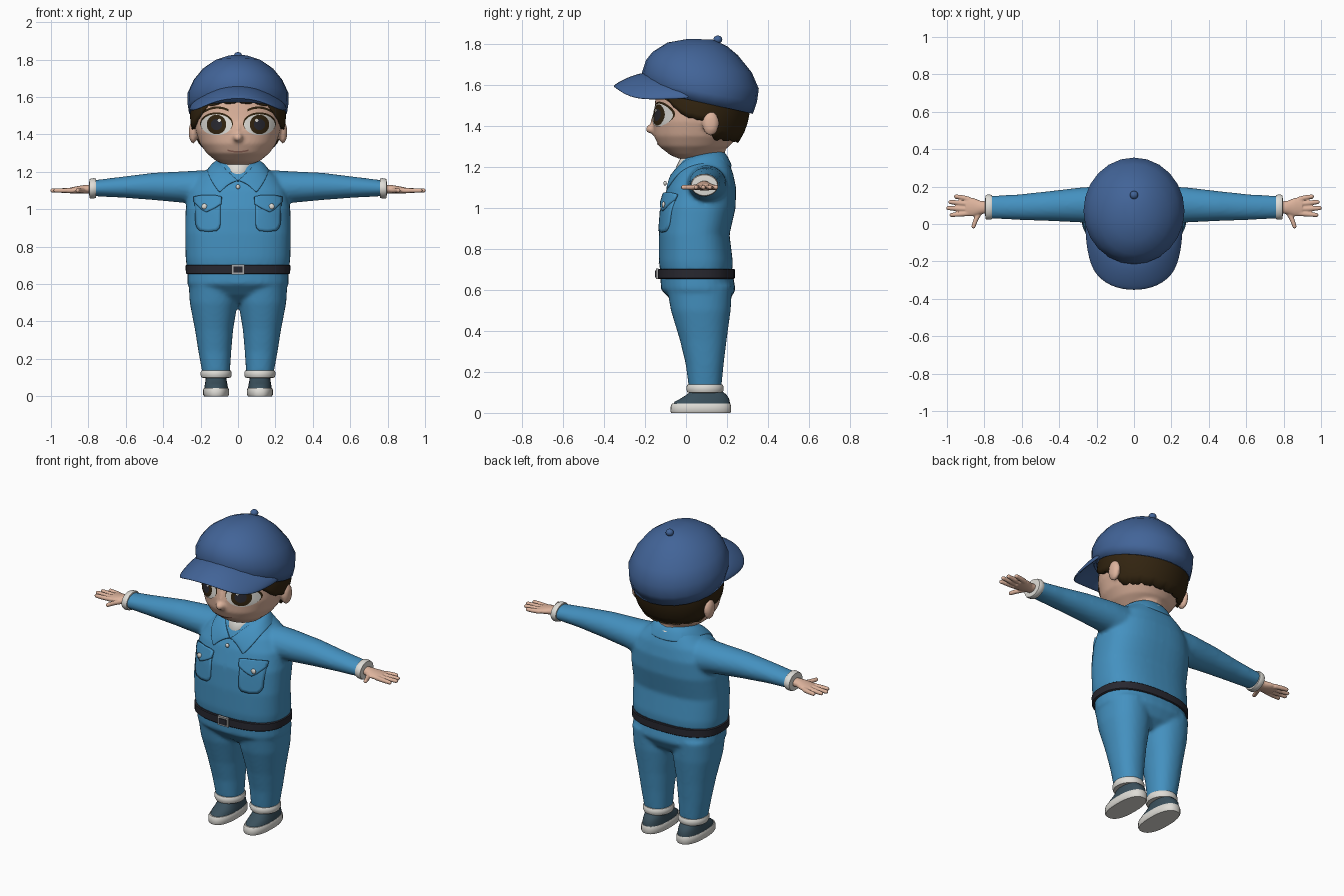
import bpy, bmesh, math
from mathutils import Vector, Matrix
from mathutils.bvhtree import BVHTree

if "Cube" in bpy.data.objects:
    bpy.data.objects.remove(bpy.data.objects["Cube"])

def material(name, rgb):
    m = bpy.data.materials.new(name)
    lin = [(c / 255 / 12.92 if c < 11 else ((c / 255 + .055) / 1.055) ** 2.4) for c in rgb]
    m.diffuse_color = (*lin, 1)
    m.use_nodes = True
    m.node_tree.nodes["Principled BSDF"].inputs["Base Color"].default_value = m.diffuse_color
    return m

SKIN = material("skin", (222, 180, 157))
CAP = material("cap blue", (66, 100, 152))
CLOTH = material("cloth blue", (68, 145, 192))
HAIR = material("dark brown", (50, 36, 16))
WHITE = material("off white", (222, 220, 214))
BELT = material("near black", (40, 40, 48))
SHOE = material("slate", (58, 80, 92))
LIP = material("lip", (160, 112, 98))
METAL = material("metal", (165, 165, 165))
X, Y, Z = Vector((1, 0, 0)), Vector((0, 1, 0)), Vector((0, 0, 1))

def finish(name, bm, mat, angle=40, mirror=False, solid=0, subsurf=0, voxel=0, fix=True):
    if fix:
        bmesh.ops.recalc_face_normals(bm, faces=bm.faces)
    me = bpy.data.meshes.new(name)
    bm.to_mesh(me)
    bm.free()
    me.materials.append(mat)
    me.shade_smooth()
    me.set_sharp_from_angle(angle=math.radians(angle))
    ob = bpy.data.objects.new(name, me)
    bpy.context.collection.objects.link(ob)
    if mirror:
        m = ob.modifiers.new("mirror", 'MIRROR')
        m.use_clip = True
    if solid:
        m = ob.modifiers.new("solid", 'SOLIDIFY')
        m.thickness, m.offset = solid, -1
    if subsurf:
        m = ob.modifiers.new("subsurf", 'SUBSURF')
        m.levels = m.render_levels = subsurf
    if voxel:
        m = ob.modifiers.new("remesh", 'REMESH')
        m.mode, m.voxel_size, m.use_smooth_shade = 'VOXEL', voxel, True
        m = ob.modifiers.new("smooth", 'SMOOTH')
        m.factor, m.iterations = .5, 5
    return ob

def grid(bm, rows, closed=False, caps=False):
    vs = [[bm.verts.new(p) for p in r] for r in rows]
    n = len(rows[0])
    for a, b in zip(vs, vs[1:]):
        for i in range(n if closed else n - 1):
            j = (i + 1) % n
            bm.faces.new((a[i], a[j], b[j], b[i]))
    if caps:
        bm.faces.new(vs[0][::-1])
        bm.faces.new(vs[-1])
    return vs

def loft(bm, specs, u=X, v=Y, p=2.0, n=32):
    """specs: (x, y, z, radius along u, radius along v)"""
    def sp(t):
        return math.copysign(abs(t) ** (2 / p), t)
    rows = []
    for x, y, z, a, b in specs:
        rows.append([Vector((x, y, z)) + u * a * sp(math.cos(k * math.tau / n))
                     + v * b * sp(math.sin(k * math.tau / n)) for k in range(n)])
    grid(bm, rows, True, True)

def zrings(table, cx=0):
    return [(cx, yc, z, rx, ry) for z, yc, rx, ry in table]

def ball(bm, c, r):
    bmesh.ops.create_uvsphere(bm, u_segments=20, v_segments=12, radius=1,
                              matrix=Matrix.Translation(c) @ Matrix.Diagonal((*r, 1)))

def surface(ob):
    bpy.context.view_layer.update()
    return BVHTree.FromObject(ob, bpy.context.evaluated_depsgraph_get())

def project(tree, x, z, off):
    hit = tree.ray_cast(Vector((x, -2, z)), Y)[0] or tree.find_nearest(Vector((x, -.1, z)))[0]
    return hit - Y * off

def plate(name, outline, tree, mat, off, thick=0, mirror=True):
    """Thin patch laid on a surface; outline runs anticlockwise in (x, z)."""
    cx = sum(p[0] for p in outline) / len(outline)
    cz = sum(p[1] for p in outline) / len(outline)
    bm = bmesh.new()
    rows = [[project(tree, cx + (x - cx) * s, cz + (z - cz) * s, off) for x, z in outline]
            for s in (1, .8, .6, .4, .2, .03)]
    vs = grid(bm, rows, True)
    bm.faces.new(vs[-1])
    return finish(name, bm, mat, mirror=mirror, solid=thick, fix=False)

def ellipse(cx, cz, rx, rz, n=28):
    return [(cx + rx * math.cos(k * math.tau / n), cz + rz * math.sin(k * math.tau / n)) for k in range(n)]

def ribbon(name, pts, width, tree, mat, off, mirror=False):
    bm = bmesh.new()
    grid(bm, [[project(tree, x - a * width / 2 * nx, z - a * width / 2 * nz, off) for x, z, nx, nz in pts]
              for a in (1, 0, -1)])
    return finish(name, bm, mat, mirror=mirror, fix=False)

# jacket: torso and sleeves fused
bm = bmesh.new()
loft(bm, zrings([(.69, .05, .274, .176), (.74, .048, .28, .18), (.87, .04, .282, .172), (1, .06, .28, .182),
                 (1.1, .076, .262, .168), (1.17, .086, .22, .143), (1.22, .092, .155, .118),
                 (1.25, .097, .115, .098)]), p=2.5, n=48)
for s in (1, -1):
    loft(bm, [(s * x, y, z, ry, rz) for x, y, z, ry, rz in
              [(.1, .1, 1.1, .1, .1), (.2, .1, 1.108, .1, .1), (.28, .102, 1.118, .094, .085),
               (.45, .096, 1.122, .08, .073), (.62, .09, 1.118, .068, .056), (.78, .09, 1.112, .06, .042)]], Y, Z)
jacket = finish("jacket", bm, CLOTH, voxel=.011)
body = surface(jacket)

# trousers: hips and legs fused
bm = bmesh.new()
loft(bm, zrings([(.5, .075, .12, .08), (.54, .072, .22, .135), (.6, .06, .272, .182), (.69, .05, .268, .176)]), p=2.4)
for s in (1, -1):
    loft(bm, [(s * cx, yc, z, rx, ry) for z, cx, yc, rx, ry in
              [(.62, .135, .065, .13, .16), (.5, .13, .072, .128, .146), (.355, .128, .084, .102, .114),
               (.24, .124, .091, .088, .093), (.12, .117, .093, .073, .079)]], p=2.2)
finish("trousers", bm, CLOTH, voxel=.011)

# belt and buckle
bm = bmesh.new()
loft(bm, zrings([(.653, .05, .274, .184), (.657, .05, .279, .188), (.698, .05, .28, .188), (.702, .05, .275, .184)]), p=2.5, n=48)
finish("belt", bm, BELT)
for name, mat, w, h, y in (("buckle", METAL, .07, .052, -.14), ("buckle_centre", BELT, .05, .034, -.144)):
    bm = bmesh.new()
    bmesh.ops.create_cube(bm, size=1, matrix=Matrix.Translation((0, y, .678)) @ Matrix.Diagonal((w, .012, h, 1)))
    finish(name, bm, mat)

# sleeve and trouser cuffs, shoes
bm = bmesh.new()
loft(bm, [(.758, .09, 1.112, .055, .04), (.76, .09, 1.112, .064, .051), (.768, .09, 1.112, .067, .054),
          (.785, .09, 1.11, .067, .054), (.794, .09, 1.11, .063, .05), (.796, .09, 1.11, .04, .03)], Y, Z)
finish("sleeve_cuff", bm, WHITE, mirror=True)
bm = bmesh.new()
loft(bm, zrings([(.098, .093, .066, .074), (.1, .093, .078, .086), (.112, .093, .083, .091),
                 (.128, .093, .083, .091), (.138, .093, .078, .085), (.14, .093, .065, .07)], .117))
finish("trouser_cuff", bm, WHITE, mirror=True)
bm = bmesh.new()
loft(bm, zrings([(0, .072, .064, .144), (.008, .072, .069, .148), (.035, .073, .069, .147),
                 (.045, .074, .064, .142)], .117), p=2.4)
finish("shoe_sole", bm, WHITE, mirror=True)
bm = bmesh.new()
loft(bm, zrings([(.035, .075, .064, .141), (.055, .079, .062, .134), (.07, .092, .059, .118),
                 (.088, .1, .056, .098), (.105, .1, .055, .078), (.125, .098, .054, .065)], .117), p=2.3)
finish("shoe_upper", bm, SHOE, mirror=True)

# hands: palm, fingers and thumb fused
bm = bmesh.new()
loft(bm, [(.77, .09, 1.108, .03, .024), (.82, .088, 1.107, .036, .023), (.86, .09, 1.103, .05, .02),
          (.9, .093, 1.1, .05, .015)], Y, Z, n=20)
for path in ([(.88, .132), (.92, .142), (.956, .148)], [(.88, .106), (.94, .113), (.987, .118)],
             [(.88, .08), (.94, .082), (.998, .085)], [(.88, .056), (.93, .052), (.98, .048)],
             [(.82, .07), (.845, .025), (.86, -.018)]):
    pts = [Vector((x, y, 1.1)) for x, y in path]
    d = (pts[2] - pts[0]).normalized()
    loft(bm, [(*p, r, r) for p, r in zip(pts + [pts[2] + d * .006], (.014, .013, .011, .005))], d.cross(Z), Z, n=12)
finish("hand", bm, SKIN, voxel=.005, mirror=True).modifiers["smooth"].iterations = 2

# head with neck, nose and ears fused
bm = bmesh.new()
loft(bm, zrings([(1.238, .025, .06, .055), (1.256, .03, .115, .105), (1.3, .04, .168, .172), (1.35, .05, .203, .206),
                 (1.42, .06, .227, .222), (1.5, .07, .236, .222), (1.58, .07, .235, .215), (1.66, .07, .2, .18),
                 (1.72, .07, .1, .1)]), p=2.15, n=48)
loft(bm, zrings([(1.18, .1, .09, .09), (1.36, .1, .09, .09)]))
ball(bm, (0, -.166, 1.384), (.026, .032, .024))
ball(bm, (0, -.15, 1.42), (.014, .022, .05))
for s in (1, -1):
    ball(bm, (s * .24, .12, 1.412), (.024, .042, .062))
head = finish("head", bm, SKIN, voxel=.01)
face = surface(head)

# eyes, brows, mouth
plate("eye_lid", ellipse(.115, 1.458, .088, .06), face, HAIR, .003)
plate("eye_white", ellipse(.115, 1.452, .083, .056), face, WHITE, .005)
plate("iris", ellipse(.115, 1.453, .052, .052), face, HAIR, .007)
plate("pupil", ellipse(.115, 1.453, .03, .03), face, BELT, .009)
plate("eye_glint", ellipse(.1, 1.475, .009, .009, 12), face, WHITE, .011, mirror=True)
brow = [(.05 + .14 * t, 1.528 + .085 * t * (1 - t) - .012 * t, 0, 1) for t in [k / 12 for k in range(13)]]
ribbon("eyebrow", brow, .012, face, HAIR, .004, True)
ribbon("mouth", [(t * .055, 1.307 + .008 * t * t, 0, 1) for t in [k / 6 - 1 for k in range(13)]], .008, face, LIP, .004)

# hair: shell whose lower edge depends on the direction around the head
EDGE = [(0, 1.568), (25, 1.562), (42, 1.545), (60, 1.47), (78, 1.43), (95, 1.425), (108, 1.33), (181, 1.315)]
def edge(deg):
    for (a, za), (b, zb) in zip(EDGE, EDGE[1:]):
        if a <= deg <= b:
            return za + (zb - za) * (deg - a) / (b - a)
rows = []
for j in range(8):
    row = []
    for k in range(72):
        deg = k * 5
        lo = edge(min(deg, 360 - deg)) + (.008 if k % 4 == 0 else 0)
        z = lo + (1.63 - lo) * j / 7
        f = math.sqrt(1 - ((z - 1.5) / .28) ** 2)
        a = math.radians(deg)
        row.append((.256 * f * math.sin(a), .075 - .237 * f * math.cos(a), z))
    rows.append(row)
bm = bmesh.new()
grid(bm, rows, True)
finish("hair", bm, HAIR, solid=.03)

# cap crown: tilted rings (centre y, z, rx, ry, slope)
bm = bmesh.new()
rows = []
for yc, z, rx, ry, sl in [(.068, 1.515, .262, .258, -.22), (.07, 1.565, .27, .276, -.18), (.07, 1.62, .27, .285, -.14),
                          (.063, 1.69, .238, .258, -.117), (.045, 1.752, .188, .208, -.04),
                          (.055, 1.797, .122, .145, -.06), (.07, 1.822, .05, .06, -.03)]:
    rows.append([(rx * math.sin(a), yc - ry * math.cos(a), z - sl * ry * math.cos(a) * -1 * -1)
                 for a in [k * math.tau / 24 for k in range(24)]])
vs = grid(bm, rows, True)
bm.faces.new(vs[-1])
finish("cap_crown", bm, CAP, solid=.012)
bm = bmesh.new()
ball(bm, (0, .155, 1.82), (.022, .022, .02))
finish("cap_button", bm, CAP)

# cap brim: half sheet, mirrored
inner = [(0, -.195, 1.665), (.09, -.18, 1.655), (.18, -.11, 1.615), (.232, -.03, 1.58), (.25, .03, 1.55)]
outer = [(0, -.365, 1.602), (.13, -.342, 1.583), (.232, -.262, 1.53), (.262, -.1, 1.532), (.264, .02, 1.535)]
bm = bmesh.new()
grid(bm, [[Vector(a).lerp(Vector(b), t) + Z * .012 * math.sin(t * math.pi) for a, b in zip(inner, outer)]
          for t in (0, .33, .67, 1)])
finish("cap_brim", bm, CAP, mirror=True, solid=.014, subsurf=2)

# undershirt and collar
bm = bmesh.new()
loft(bm, zrings([(1.15, .085, .08, .125), (1.2, .085, .092, .133), (1.245, .09, .1, .116), (1.262, .092, .092, .1)]))
finish("undershirt", bm, WHITE)
inner = [(0, -.072, 1.155), (.05, -.045, 1.2), (.092, .01, 1.245), (.11, .09, 1.266), (.08, .165, 1.274), (0, .19, 1.275)]
outer = [(.1, -.1, 1.085), (.145, -.06, 1.15), (.165, 0, 1.19), (.168, .09, 1.205), (.12, .2, 1.2), (0, .235, 1.2)]
low = []
for p in outer:
    loc, nor = body.find_nearest(Vector(p))[:2]
    low.append(Vector((p[0], *(loc + nor * .014).yz)))
bm = bmesh.new()
grid(bm, [[Vector(a).lerp(b, t) + Z * .014 * math.sin(t * math.pi) - Y * (.008 * (1 - t) if k == 0 else 0)
           for k, (a, b) in enumerate(zip(inner, low))] for t in (0, .08, .5, .92, 1)])
finish("collar", bm, CLOTH, mirror=True, solid=.014, subsurf=2)

# chest pockets with flaps, buttons, front placket
pocket = [(.095, 1.04), (.095, .98), (.095, .92), (.1, .9), (.115, .885), (.16, .88), (.205, .885), (.22, .9),
          (.228, .92), (.23, .98), (.232, 1.04), (.2, 1.055), (.16, 1.055), (.12, 1.055)]
plate("pocket", pocket, body, CLOTH, .01, .012)
flap = [(.088, 1.068), (.09, 1.03), (.12, 1.01), (.15, .995), (.172, .985), (.195, .998), (.22, 1.022),
        (.238, 1.04), (.238, 1.068), (.2, 1.075), (.16, 1.075), (.12, 1.075)]
plate("pocket_flap", flap, body, CLOTH, .018, .012)
for name, x, z, r, both in (("pocket_button", .18, 1.015, .015, True), ("collar_stud", 0, 1.12, .012, False)):
    bm = bmesh.new()
    ball(bm, project(body, x, z, .02), (r, .008, r))
    finish(name, bm, WHITE, mirror=both)
ribbon("placket", [(-0.0, .705 + .4 * k / 20, -1, 0) for k in range(21)][::-1], .024, body, CLOTH, .005)
